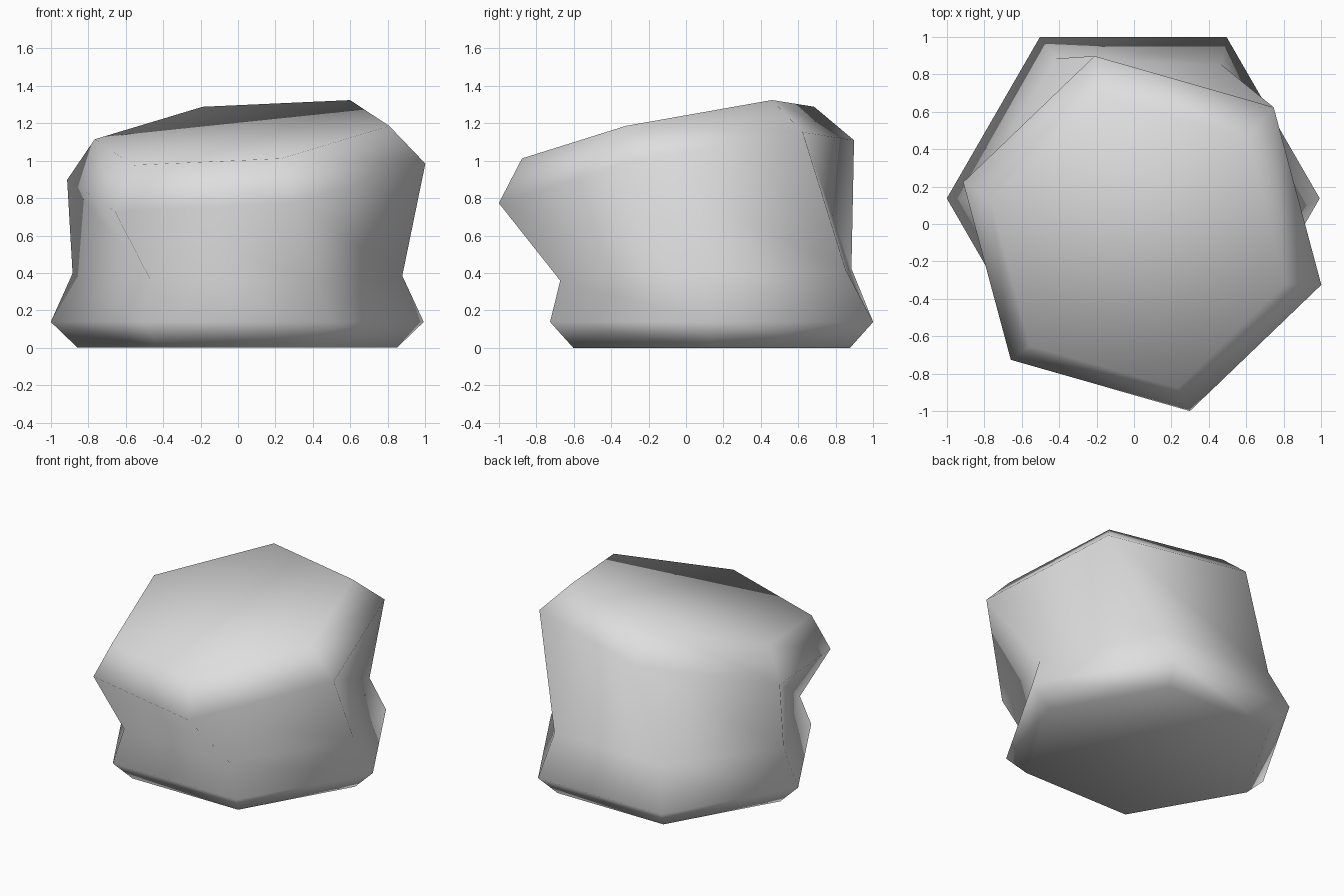
import bpy, bmesh
from math import radians, cos, sin
from mathutils import Vector

if "Cube" in bpy.data.objects:
    bpy.data.objects.remove(bpy.data.objects["Cube"], do_unlink=True)

SIDES = 6


def ring(bm, centre, radius, twist, normal):
    """Hexagonal loop around a centre, turned by twist and tilted to a normal."""
    tilt = Vector((0, 0, 1)).rotation_difference(Vector(normal))
    loop = []
    for k in range(SIDES):
        a = radians(360 * k / SIDES + twist)
        loop.append(bm.verts.new(Vector(centre) + tilt @ Vector((cos(a), sin(a), 0)) * radius))
    return loop


def bridge(bm, low, high):
    """Quads whose first corner makes the twisted sides fold inward."""
    for k in range(SIDES):
        n = (k + 1) % SIDES
        bm.faces.new((low[n], high[n], high[k], low[k]))


# Stone colour
stone = bpy.data.materials.new("stone_grey")
stone.use_nodes = True
colour = (0.73, 0.73, 0.73, 1)
stone.diffuse_color = colour
stone.node_tree.nodes["Principled BSDF"].inputs["Base Color"].default_value = colour

# Rock: flat foot, wide base, narrow waist, leaning head with bevelled rim
UP = (0, 0, 1)
LEAN = (-0.104, -0.205, 1)
bm = bmesh.new()
rings = [
    ring(bm, (-0.004, 0.137, 0), 0.854, 0, UP),
    ring(bm, (-0.004, 0.137, 0.138), 0.997, 0, UP),
    ring(bm, (-0.003, 0.106, 0.391), 0.882, -2, (0.006, -0.038, 1)),
    ring(bm, (0.044, -0.051, 0.941), 0.997, -15.7, LEAN),
    ring(bm, (0.021, -0.096, 1.15), 0.82, -15.7, LEAN),
]
for low, high in zip(rings, rings[1:]):
    bridge(bm, low, high)
bm.faces.new(reversed(rings[0]))
bm.faces.new(rings[-1])
for face in bm.faces:
    face.smooth = True

mesh = bpy.data.meshes.new("rock")
bm.to_mesh(mesh)
bm.free()
mesh.materials.append(stone)
rock = bpy.data.objects.new("rock", mesh)
bpy.context.collection.objects.link(rock)
